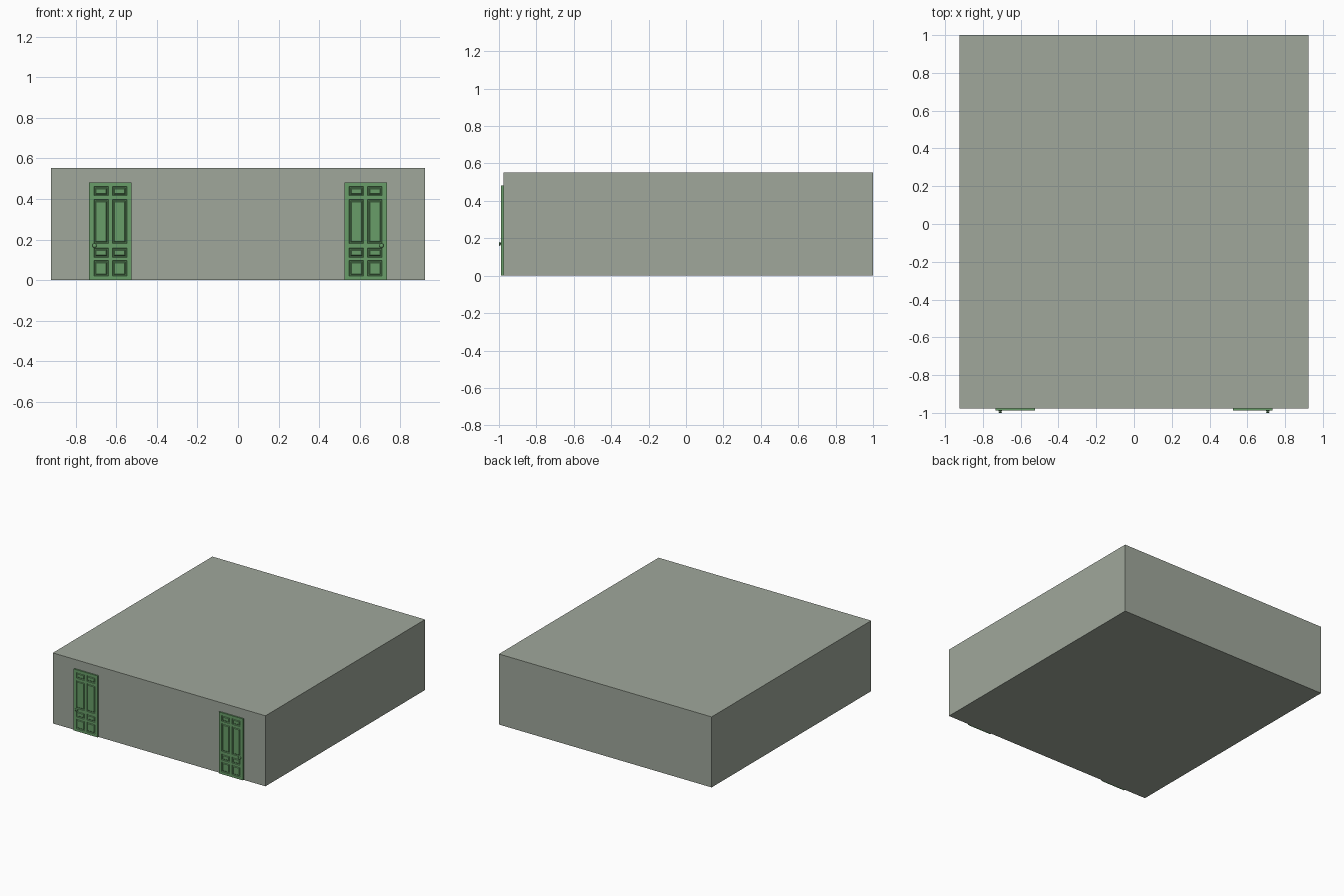
import bpy, bmesh, math
from mathutils import Matrix

if "Cube" in bpy.data.objects:
    bpy.data.objects.remove(bpy.data.objects["Cube"])

def material(name, color):
    m = bpy.data.materials.new(name)
    m.diffuse_color = (*color, 1)
    m.use_nodes = True
    m.node_tree.nodes["Principled BSDF"].inputs["Base Color"].default_value = m.diffuse_color
    return m

def finish(bm, name, mat):
    bmesh.ops.recalc_face_normals(bm, faces=bm.faces)
    me = bpy.data.meshes.new(name)
    bm.to_mesh(me)
    bm.free()
    me.materials.append(mat)
    ob = bpy.data.objects.new(name, me)
    bpy.context.collection.objects.link(ob)
    return ob

wall_mat = material("wall_paint", (0.35, 0.39, 0.33))
door_mat = material("door_paint", (0.14, 0.34, 0.14))
WALL_Y, DOOR_Y = -0.977, -0.988

# Plain block of the building
bm = bmesh.new()
bmesh.ops.create_cube(bm, size=1)
bmesh.ops.scale(bm, vec=(1.845, 1 - WALL_Y, 0.553), verts=bm.verts)
bmesh.ops.translate(bm, vec=(0, (1 + WALL_Y) / 2, 0.2765), verts=bm.verts)
finish(bm, "building", wall_mat)

# Odd columns and rows of the cut grid are the door's eight panels
XS = [0.525, 0.548, 0.620, 0.639, 0.711, 0.734]
ZS = [0.0, 0.02, 0.096, 0.112, 0.158, 0.180, 0.397, 0.416, 0.461, 0.482]

def door(side, label):
    bm = bmesh.new()
    grid = [[bm.verts.new((side * x, DOOR_Y, z)) for z in ZS] for x in XS]
    panels, faces = [], []
    for i in range(len(XS) - 1):
        for j in range(len(ZS) - 1):
            f = bm.faces.new((grid[i][j], grid[i + 1][j], grid[i + 1][j + 1], grid[i][j + 1]))
            faces.append(f)
            if i % 2 and j % 2:
                panels.append(f)
    # Slab sides and back
    border = [e for e in bm.edges if e.is_boundary]
    ext = bmesh.ops.extrude_edge_only(bm, edges=border)["geom"]
    back = [g for g in ext if isinstance(g, bmesh.types.BMVert)]
    for v in back:
        v.co.y = WALL_Y + 0.001
    bmesh.ops.holes_fill(bm, edges=[e for e in bm.edges if e.is_boundary], sides=0)
    bmesh.ops.recalc_face_normals(bm, faces=bm.faces)
    # Sunken groove, then raised centre field
    for thick, y in ((0.003, DOOR_Y + 0.006), (0.004, DOOR_Y + 0.006), (0.004, DOOR_Y + 0.001)):
        bmesh.ops.inset_individual(bm, faces=panels, thickness=thick, use_even_offset=True)
        for f in panels:
            for v in f.verts:
                v.co.y = y
    finish(bm, label + "_door", door_mat)

    # Lathed knob: rosette, neck and ball
    bm = bmesh.new()
    profile = [(0, 0), (0.011, 0), (0.010, 0.002), (0.004, 0.003), (0.004, 0.005),
               (0.009, 0.006), (0.011, 0.008), (0.009, 0.011), (0.005, 0.0125), (0, 0.013)]
    verts = [bm.verts.new((r, -h, 0)) for r, h in profile]
    edges = [bm.edges.new(p) for p in zip(verts, verts[1:])]
    bmesh.ops.spin(bm, geom=verts + edges, cent=(0, 0, 0), axis=(0, 1, 0),
                   angle=math.tau, steps=16)
    bmesh.ops.remove_doubles(bm, verts=bm.verts, dist=0.0001)
    for f in bm.faces:
        f.smooth = True
    bmesh.ops.transform(bm, matrix=Matrix.Translation((side * 0.708, DOOR_Y + 0.001, 0.17)),
                        verts=bm.verts)
    finish(bm, label + "_door_knob", door_mat)

door(-1, "left")
door(1, "right")
